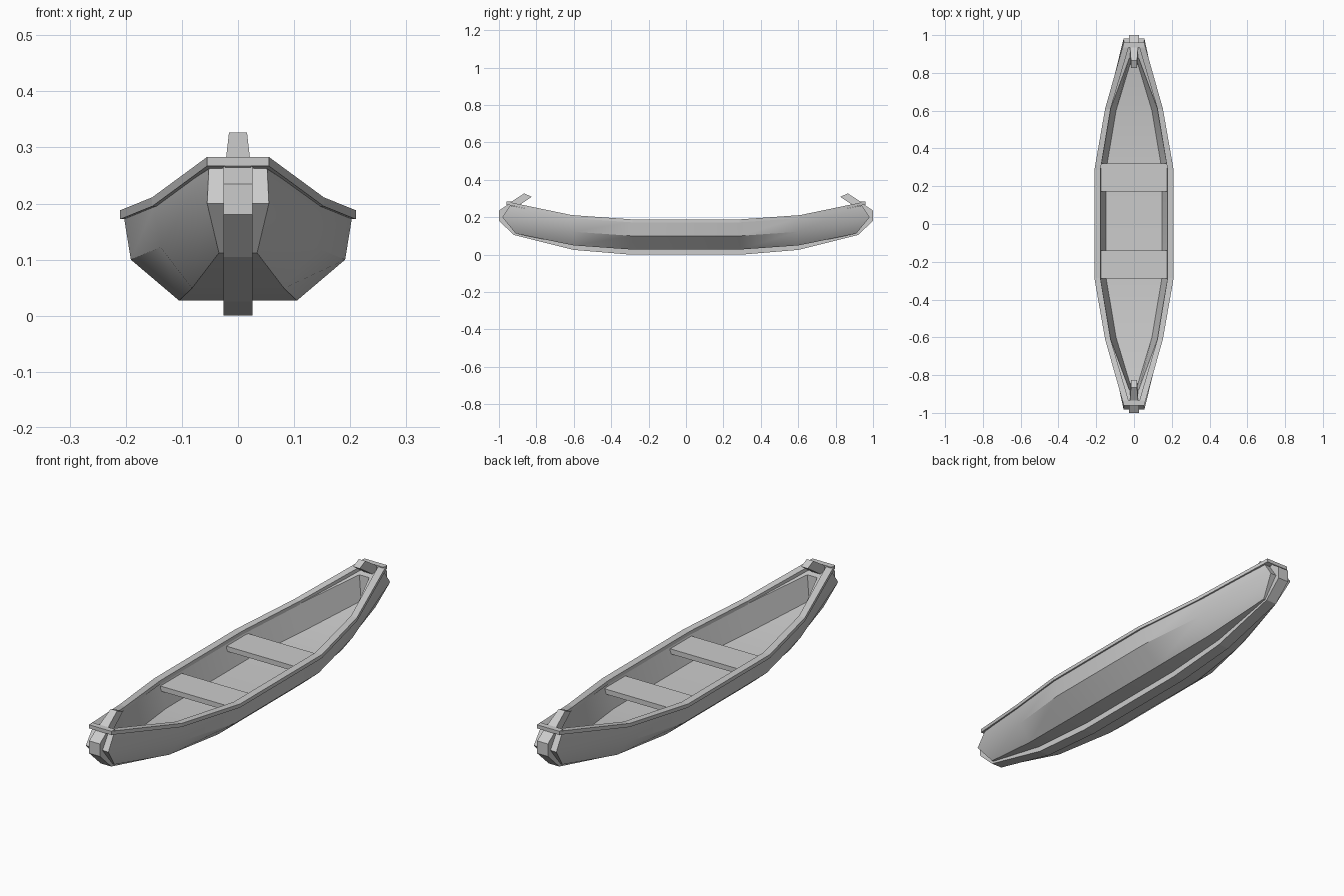
import bpy, bmesh, math

if "Cube" in bpy.data.objects:
    bpy.data.objects.remove(bpy.data.objects["Cube"])


def loft(name, rings, cap="face", angle=None):
    """Skin closed rings; 'ladder' caps join each ring's mirrored halves."""
    bm = bmesh.new()
    rows = [[bm.verts.new(p) for p in r] for r in rings]
    n = len(rows[0])
    for a, b in zip(rows, rows[1:]):
        for i in range(n):
            j = (i + 1) % n
            bm.faces.new((a[i], a[j], b[j], b[i]))
    for row in (rows[0], rows[-1]):
        if cap == "face":
            bm.faces.new(row)
        else:
            for i in range(n // 2 - 1):
                bm.faces.new((row[i], row[i + 1], row[n - 2 - i], row[n - 1 - i]))
    bmesh.ops.recalc_face_normals(bm, faces=bm.faces)
    me = bpy.data.meshes.new(name)
    bm.to_mesh(me)
    bm.free()
    ob = bpy.data.objects.new(name, me)
    bpy.context.collection.objects.link(ob)
    if angle:
        bpy.context.view_layer.objects.active = ob
        ob.select_set(True)
        bpy.ops.object.shade_smooth_by_angle(angle=math.radians(angle))
        ob.select_set(False)
    return ob


def both_ends(half):
    """Stations from middle to bow, mirrored to the stern."""
    flip = [[(x, -y, z) for x, y, z in r] for r in reversed(half)]
    return flip + half


def box(name, x0, x1, y0, y1, z0, z1):
    ring = lambda x: [(x, y0, z0), (x, y1, z0), (x, y1, z1), (x, y0, z1)]
    return loft(name, [ring(x0), ring(x1)])


# Hull shell: bottom, bilge, outer rim, inner rim, floor edge at each station
stations = [
    [(.105, .29, .027), (.191, .29, .10), (.203, .29, .174), (.182, .29, .174), (.147, .29, .075)],
    [(.082, .60, .049), (.138, .60, .122), (.149, .60, .197), (.128, .60, .197), (.095, .60, .092)],
    [(.034, .91, .112), (.055, .982, .20), (.052, .94, .262), (.024, .88, .25), (.012, .875, .14)],
]
half = [s + [(-x, y, z) for x, y, z in reversed(s)] for s in stations]
loft("hull", both_ends(half), "ladder", 35)

# Keel and stem posts: outer y, outer z, inner y, inner z
keel = [(.30, 0, .30, .04), (.60, .025, .60, .062), (.92, .105, .88, .135),
        (1.0, .18, .94, .19), (1.0, .235, .94, .22), (.955, .266, .92, .25)]
w = .026
loft("keel", both_ends([[(-w, a, b), (w, a, b), (w, c, d), (-w, c, d)]
                        for a, b, c, d in keel]))

# Gunwales: outer x, inner x, y, top z
rail = [(.210, .178, .285, .188), (.153, .124, .61, .211), (.055, .022, .957, .283)]
for side, s in (("right", 1), ("left", -1)):
    loft(side + "_gunwale", both_ends(
        [[(s * a, y, z), (s * b, y, z), (s * b, y, z - .016), (s * a, y, z - .016)]
         for a, b, y, z in rail]))

# End crossbars and inward-leaning hooked post heads
for end, s in (("front", -1), ("back", 1)):
    box(end + "_crossbar", -.055, .055, *sorted((s * .935, s * .96)), .267, .283)
    head = [(.96, .266, .92, .245, .023), (.865, .327, .825, .309, .016)]
    loft(end + "_post_head",
         [[(-h, s * a, b), (h, s * a, b), (h, s * c, d), (-h, s * c, d)]
          for a, b, c, d, h in head])

# Seats
for end, y in (("front", -.215), ("back", .245)):
    box(end + "_seat", -.176, .176, y - .074, y + .074, .143, .165)
